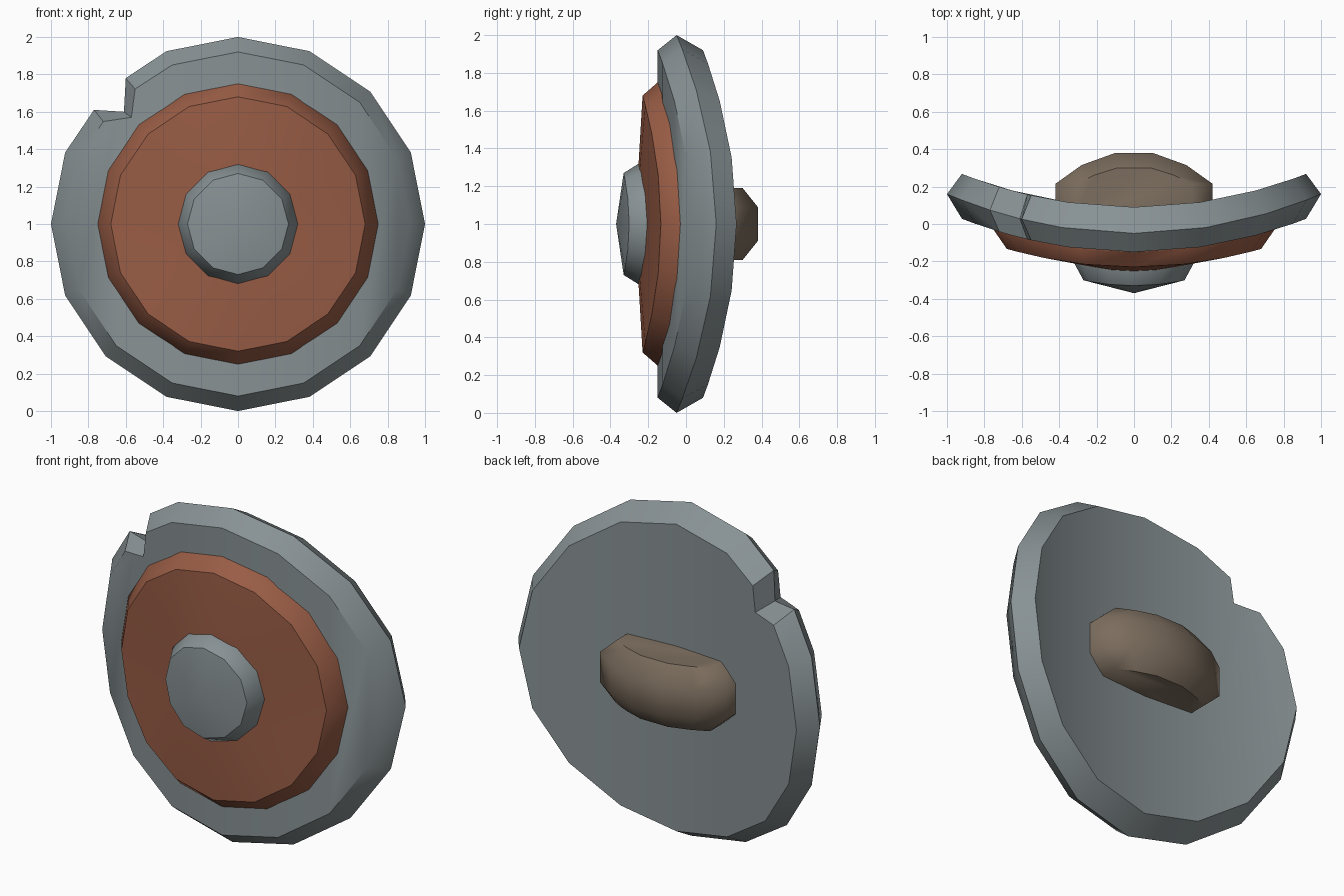
import bpy, bmesh, math

if "Cube" in bpy.data.objects:
    bpy.data.objects.remove(bpy.data.objects["Cube"])

ZC = 1.0  # height of the shield centre


def material(name, rgb):
    m = bpy.data.materials.new(name)
    m.diffuse_color = (*rgb, 1)
    m.use_nodes = True
    m.node_tree.nodes["Principled BSDF"].inputs["Base Color"].default_value = m.diffuse_color
    return m


steel = material("grey_steel", (0.245, 0.285, 0.297))
paint = material("rust_red", (0.315, 0.108, 0.06))
leather = material("brown_leather", (0.2, 0.153, 0.112))


def circle(r, n):
    return [(r * math.cos(2 * math.pi * i / n), ZC + r * math.sin(2 * math.pi * i / n))
            for i in range(n)]


def bridge(bm, loops):
    for a, b in zip(loops, loops[1:]):
        n = len(a)
        for i in range(n):
            j = (i + 1) % n
            bm.faces.new((a[i], a[j], b[j], b[i]))


def finish(bm, name, mat, angle=40):
    bmesh.ops.recalc_face_normals(bm, faces=bm.faces)
    me = bpy.data.meshes.new(name)
    bm.to_mesh(me)
    bm.free()
    me.materials.append(mat)
    ob = bpy.data.objects.new(name, me)
    bpy.context.collection.objects.link(ob)
    bpy.ops.object.select_all(action='DESELECT')
    ob.select_set(True)
    bpy.context.view_layer.objects.active = ob
    bpy.ops.object.shade_smooth_by_angle(angle=math.radians(angle))
    return ob


def bend(bm, k):
    for v in bm.verts:
        v.co.y += k * v.co.x ** 2


# Curved shield plate with a notch replacing one rim corner
def notched(r, notch):
    p = circle(r, 16)
    return p[:6] + notch + p[7:]


face_notch = [(-0.55, 1.722), (-0.57, 1.57), (-0.72, 1.548)]
rim_notch = [(-0.60, 1.78), (-0.61, 1.60), (-0.77, 1.61)]
bm = bmesh.new()
loops = [[bm.verts.new((x, y, z)) for x, z in notched(r, nt)]
         for r, y, nt in ((0.92, -0.15, face_notch), (1.0, -0.05, rim_notch),
                          (0.92, 0.09, face_notch))]
bridge(bm, loops)
bm.faces.new(loops[0])
bm.faces.new(loops[2])
# vertical strips across both faces so they can bend
for i in range(1, 8):
    x = 0.92 * math.cos(math.pi * i / 8)
    faces = [f for f in bm.faces
             if max(v.co.y for v in f.verts) - min(v.co.y for v in f.verts) < 1e-4]
    edges = list({e for f in faces for e in f.edges})
    verts = list({v for f in faces for v in f.verts})
    bmesh.ops.bisect_plane(bm, geom=verts + edges + faces, dist=1e-4,
                           plane_co=(x, 0, 0), plane_no=(1, 0, 0))
bend(bm, 0.21)
finish(bm, "shield_plate", steel)


# Raised discs with a chamfered edge and a shallow pointed face
def disc(name, n, rings, apex, k, mat):
    bm = bmesh.new()
    loops = [[bm.verts.new((x, y, z)) for x, z in circle(r, n)] for r, y in rings]
    bridge(bm, loops)
    bm.faces.new(loops[0])
    tip = bm.verts.new((0, apex, ZC))
    last = loops[-1]
    for i in range(n):
        bm.faces.new((last[i], last[(i + 1) % n], tip))
    bend(bm, k)
    finish(bm, name, mat)


disc("painted_disc", 16, [(0.75, -0.09), (0.75, -0.15), (0.68, -0.23)], -0.27, 0.21, paint)
disc("centre_boss", 12, [(0.32, -0.16), (0.32, -0.25), (0.27, -0.33)], -0.37, 0.4, steel)

# Grip on the back: arched profile, chamfered above and below
outer = [(0.42, 0.06), (0.42, 0.215), (0.28, 0.315), (0.10, 0.38)]
crease = [(0.31, 0.06), (0.31, 0.215), (0.21, 0.262), (0.09, 0.30)]
bm = bmesh.new()
loops = []
for half, h in ((crease, -0.19), (outer, -0.09), (outer, 0.09), (crease, 0.19)):
    pts = half + [(-x, y) for x, y in reversed(half)]
    loops.append([bm.verts.new((x, y, ZC + h)) for x, y in pts])
bridge(bm, loops)
bm.faces.new(loops[0])
bm.faces.new(loops[-1])
finish(bm, "back_grip", leather, 50)
